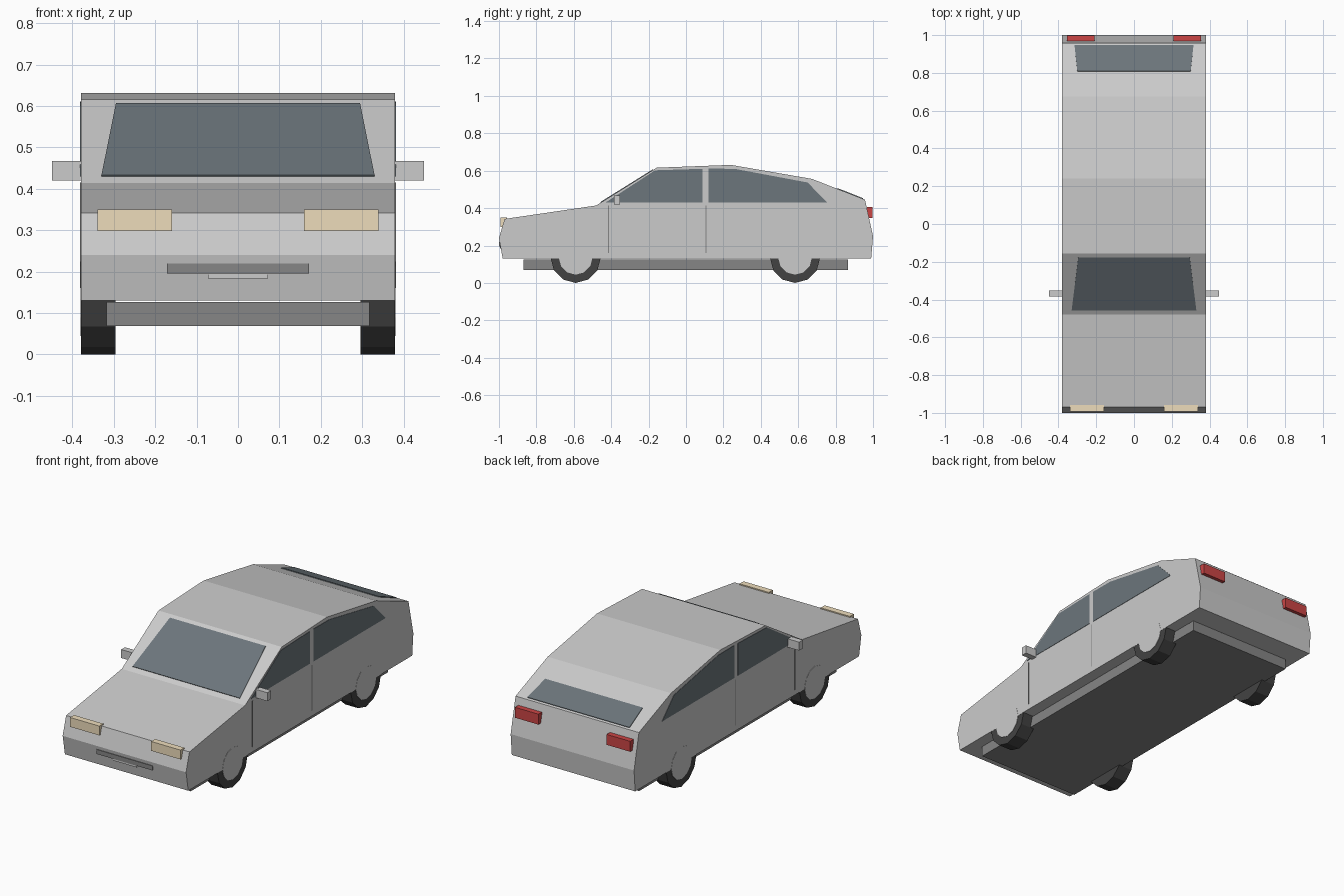
import bpy, bmesh
from math import radians, pi
from mathutils import Matrix, Vector

if "Cube" in bpy.data.objects:
    bpy.data.objects.remove(bpy.data.objects["Cube"])


def material(name, rgb):
    m = bpy.data.materials.new(name)
    m.diffuse_color = (*rgb, 1)
    m.use_nodes = True
    m.node_tree.nodes["Principled BSDF"].inputs["Base Color"].default_value = m.diffuse_color
    return m


glass = material("glass", (0.15, 0.18, 0.20))
rubber = material("rubber", (0.055, 0.055, 0.055))
trim = material("dark_trim", (0.24, 0.24, 0.24))
cream = material("headlight_cream", (0.85, 0.72, 0.50))
red = material("tail_red", (0.60, 0.06, 0.06))


def finish(name, bm, mat=None):
    bmesh.ops.recalc_face_normals(bm, faces=bm.faces[:])
    mesh = bpy.data.meshes.new(name)
    bm.to_mesh(mesh)
    bm.free()
    obj = bpy.data.objects.new(name, mesh)
    bpy.context.collection.objects.link(obj)
    if mat:
        mesh.materials.append(mat)
    return obj


def prism(name, points, depth, mat=None):
    """Extrude a flat outline by a depth vector."""
    bm = bmesh.new()
    face = bm.faces.new([bm.verts.new(p) for p in points])
    top = bmesh.ops.extrude_face_region(bm, geom=[face])["geom"]
    verts = [v for v in top if isinstance(v, bmesh.types.BMVert)]
    bmesh.ops.translate(bm, verts=verts, vec=Vector(depth))
    return finish(name, bm, mat)


def box(name, x, y, z, mat=None):
    outline = [(x[0], y[0], z[0]), (x[1], y[0], z[0]),
               (x[1], y[1], z[0]), (x[0], y[1], z[0])]
    return prism(name, outline, (0, 0, z[1] - z[0]), mat)


def mirror(obj):
    obj.modifiers.new("mirror", 'MIRROR').use_axis = (True, False, False)
    return obj


def cylinder(name, r, x0, x1, y, z, mat=None):
    bm = bmesh.new()
    place = Matrix.Translation(((x0 + x1) / 2, y, z)) @ Matrix.Rotation(pi / 2, 4, 'Y')
    bmesh.ops.create_cone(bm, cap_ends=True, segments=12, radius1=r, radius2=r,
                          depth=x1 - x0, matrix=place)
    return finish(name, bm, mat)


# Body: side profile extruded across the width
profile = [(-0.98, 0.13), (-1.0, 0.24), (-0.97, 0.342), (-0.48, 0.414),
           (-0.157, 0.616), (0.24, 0.631), (0.674, 0.556), (0.957, 0.445),
           (1.0, 0.25), (0.99, 0.13)]
prism("body", [(-0.38, y, z) for y, z in profile], (0.76, 0, 0))

# Chassis pan under the body
box("underbody", (-0.318, 0.318), (-0.87, 0.867), (0.068, 0.126), trim)

# Windscreen and rear window, lying just proud of the sloped panels
prism("windscreen", [(-0.33, -0.457, 0.433), (0.33, -0.457, 0.433),
                     (0.295, -0.178, 0.607), (-0.295, -0.178, 0.607)],
      (0, 0.005, -0.008), glass)
prism("rear_window", [(-0.315, 0.947, 0.453), (0.315, 0.947, 0.453),
                      (0.30, 0.81, 0.507), (-0.30, 0.81, 0.507)],
      (0, -0.003, -0.008), glass)

# Side windows
front_glass = [(-0.43, 0.43), (-0.165, 0.602), (0.088, 0.61), (0.088, 0.43)]
rear_glass = [(0.12, 0.43), (0.12, 0.611), (0.26, 0.61), (0.65, 0.537), (0.755, 0.43)]
for name, pts in (("front_side_window", front_glass), ("rear_side_window", rear_glass)):
    mirror(prism(name, [(0.376, y, z) for y, z in pts], (0.006, 0, 0), glass))

# Door seams
for name, y in (("front_door_seam", -0.415), ("rear_door_seam", 0.106)):
    mirror(box(name, (0.376, 0.3815), (y - 0.003, y + 0.003), (0.16, 0.415), trim))

# Wing mirrors
mirror(box("wing_mirror", (0.375, 0.45), (-0.385, -0.352), (0.42, 0.467)))

# Lights
mirror(box("headlight", (0.16, 0.34), (-0.992, -0.957), (0.298, 0.35), cream))
mirror(box("tail_light", (0.21, 0.355), (0.968, 0.998), (0.347, 0.405), red))

# Front intake slot and small lip below it
box("grille", (-0.172, 0.172), (-1.0, -0.98), (0.195, 0.22), trim)
box("grille_lip", (-0.072, 0.072), (-0.995, -0.975), (0.183, 0.194))

# Wheels: twelve-sided tyres with plain hubs
for end, y in (("front", -0.59), ("rear", 0.583)):
    mirror(cylinder(end + "_tyre", 0.134, 0.296, 0.379, y, 0.134, rubber))
    mirror(cylinder(end + "_hub", 0.09, 0.30, 0.3812, y, 0.134))
